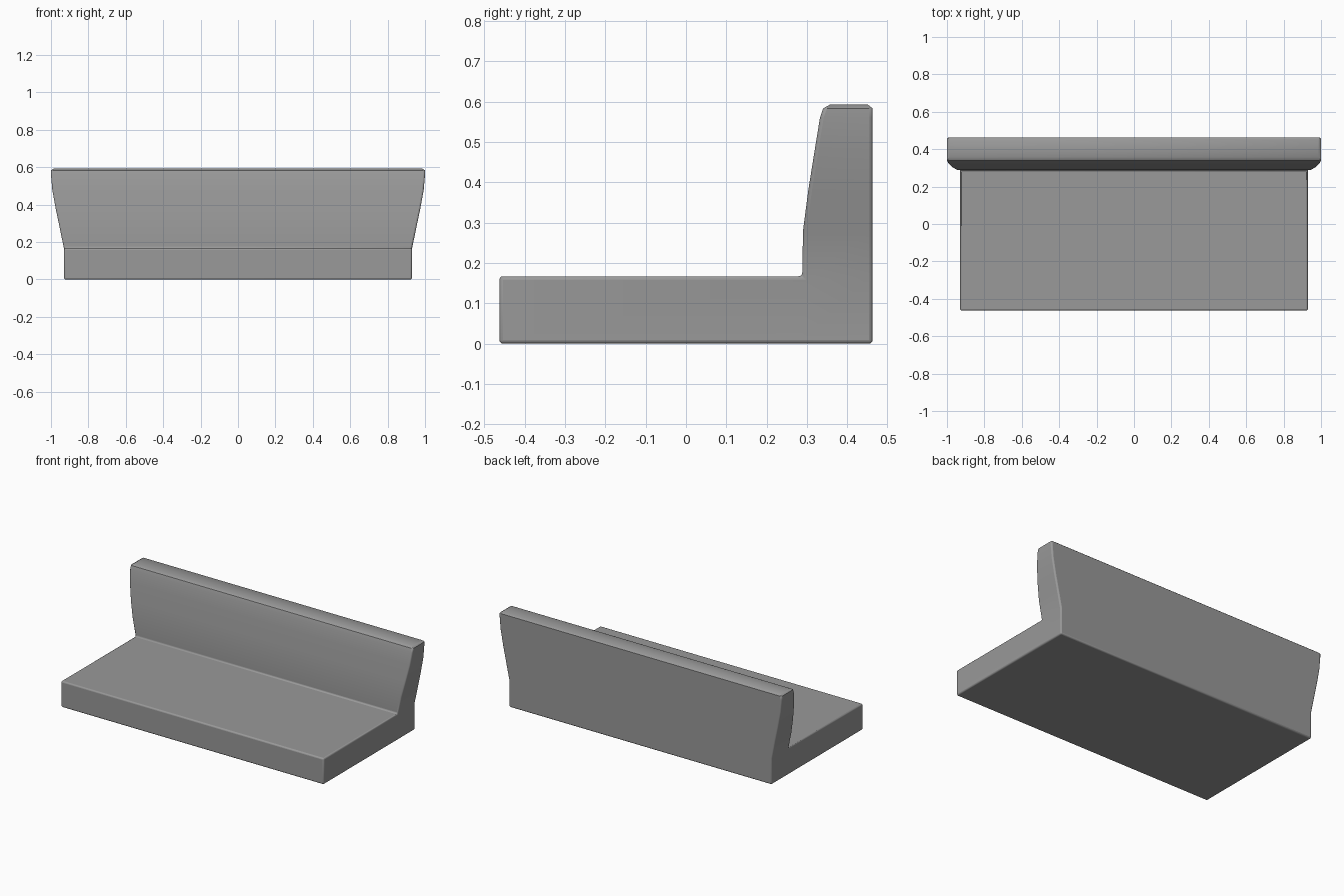
import bpy
import bmesh
from math import radians

cube = bpy.data.objects.get("Cube")
if cube:
    bpy.data.objects.remove(cube, do_unlink=True)

DEPTH = 0.4625

# Single grey upholstery colour
grey = bpy.data.materials.new("grey upholstery")
grey.use_nodes = True
colour = (0.32, 0.32, 0.32, 1)
grey.diffuse_color = colour
grey.node_tree.nodes["Principled BSDF"].inputs["Base Color"].default_value = colour

# Backrest cross-sections going up: height, front y, half width, back y
rows = [
    (0.0, 0.288, 0.93, DEPTH),
    (0.167, 0.288, 0.93, DEPTH),
    (0.28, 0.29, 0.954, DEPTH),
    (0.38, 0.303, 0.975, DEPTH),
    (0.48, 0.319, 0.993, DEPTH),
    (0.56, 0.332, 1.0, DEPTH),
    (0.583, 0.34, 1.0, DEPTH),
    (0.593, 0.358, 0.985, 0.45),
]

bm = bmesh.new()
rings = []
for z, front, half, back in rows:
    corners = [(-half, front), (half, front), (half, back), (-half, back)]
    rings.append([bm.verts.new((x, y, z)) for x, y in corners])

# Loft the backrest between its sections and close both ends
seat_root = None
for low, high in zip(rings, rings[1:]):
    for i in range(4):
        j = (i + 1) % 4
        face = bm.faces.new((low[i], low[j], high[j], high[i]))
        if seat_root is None:
            seat_root = face
bm.faces.new(rings[0][::-1])
bm.faces.new(rings[-1])

# Seat pulled forward from the foot of the backrest
seat = bmesh.ops.extrude_discrete_faces(bm, faces=[seat_root])["faces"][0]
for v in seat.verts:
    v.co.y = -DEPTH
bmesh.ops.recalc_face_normals(bm, faces=bm.faces)

mesh = bpy.data.meshes.new("bench_seat")
bm.to_mesh(mesh)
bm.free()
mesh.materials.append(grey)
bench = bpy.data.objects.new("bench_seat", mesh)
bpy.context.collection.objects.link(bench)

# Softened edges
bevel = bench.modifiers.new("soft_edges", 'BEVEL')
bevel.width = 0.009
bevel.segments = 3
bevel.limit_method = 'ANGLE'
bevel.angle_limit = radians(62)

bpy.ops.object.select_all(action='DESELECT')
bench.select_set(True)
bpy.context.view_layer.objects.active = bench
bpy.ops.object.shade_smooth_by_angle(angle=radians(40))
